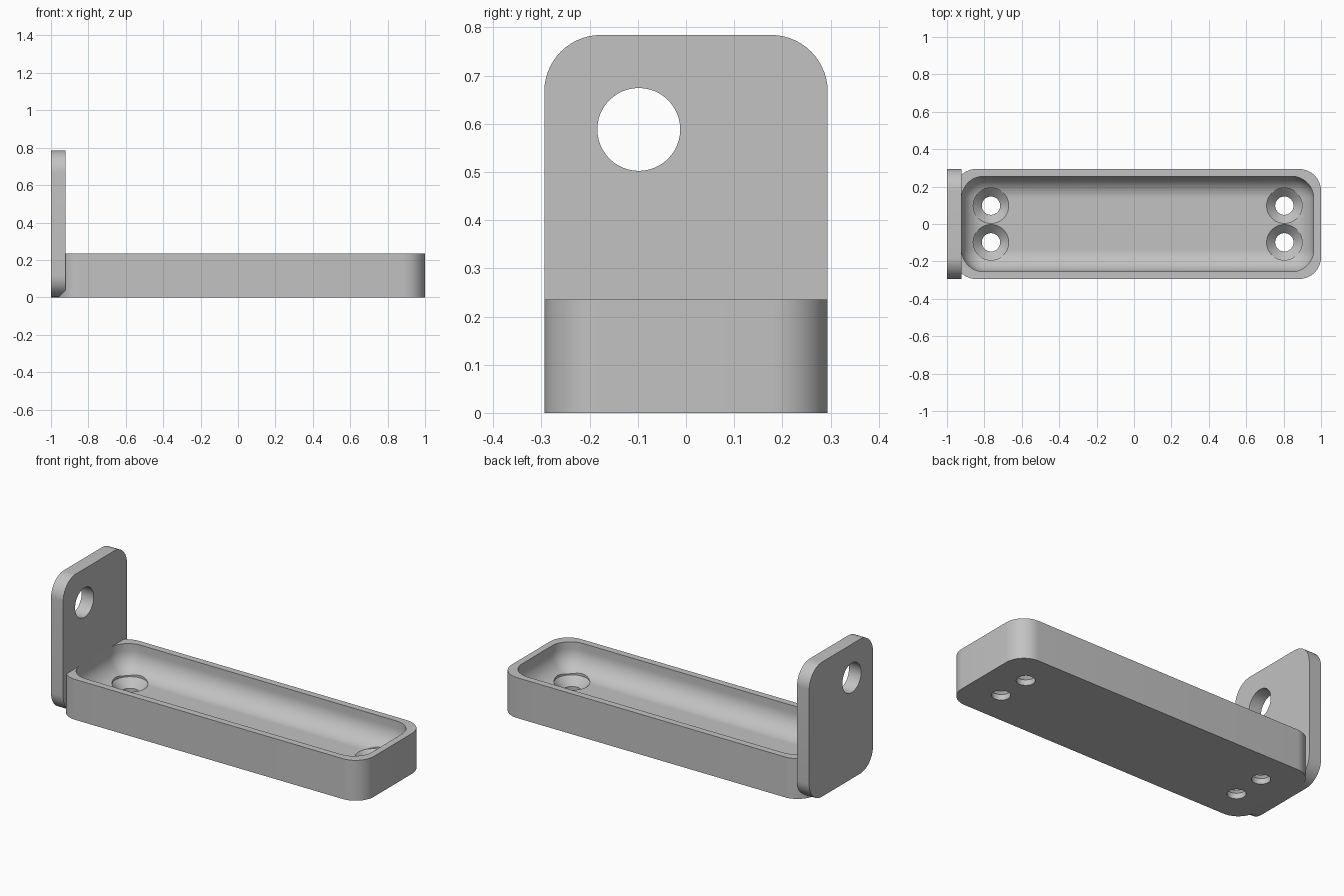
import bpy, bmesh, math
from mathutils import Matrix, Vector

default = bpy.data.objects.get("Cube")
if default:
    bpy.data.objects.remove(default, do_unlink=True)

U = 2 / 51            # one design unit: the whole bracket is 51 units long
WIDTH = 15 * U
RADIUS = 3 * U
PLATE = 2 * U         # thickness of the upright plate and of the tray floor
TRAY_X = (-1 + U, 1)
TRAY_H = 6 * U

grey = bpy.data.materials.new("plain_grey")
grey.use_nodes = True
COLOUR = (0.54, 0.54, 0.54, 1)
grey.diffuse_color = COLOUR
grey.node_tree.nodes["Principled BSDF"].inputs["Base Color"].default_value = COLOUR


def finish(name, bm):
    mesh = bpy.data.meshes.new(name)
    bmesh.ops.recalc_face_normals(bm, faces=bm.faces)
    bm.to_mesh(mesh)
    bm.free()
    mesh.materials.append(grey)
    obj = bpy.data.objects.new(name, mesh)
    bpy.context.collection.objects.link(obj)
    return obj


def rounded_box(name, low, high, pick_edge):
    """Box between two corners, rounded on the edges chosen by pick_edge."""
    low, high = Vector(low), Vector(high)
    bm = bmesh.new()
    bmesh.ops.create_cube(bm, size=1)
    bmesh.ops.scale(bm, vec=high - low, verts=bm.verts)
    bmesh.ops.translate(bm, vec=(low + high) / 2, verts=bm.verts)
    edges = [e for e in bm.edges if pick_edge(e)]
    bmesh.ops.bevel(bm, geom=edges, offset=RADIUS, offset_type='OFFSET',
                    segments=14, profile=0.5, affect='EDGES', clamp_overlap=True)
    return finish(name, bm)


def lathe(name, profile, matrix):
    """Closed solid turned around z from (radius, height) points."""
    bm = bmesh.new()
    n = 48
    rings = [[bm.verts.new((r * math.cos(math.tau * i / n), r * math.sin(math.tau * i / n), z))
              for i in range(n)] for r, z in profile]
    for a, b in zip(rings, rings[1:]):
        for i in range(n):
            j = (i + 1) % n
            bm.faces.new((a[i], a[j], b[j], b[i]))
    bm.faces.new(rings[0])
    bm.faces.new(rings[-1])
    bmesh.ops.transform(bm, matrix=matrix, verts=bm.verts)
    return finish(name, bm)


def cut(target, cutter):
    mod = target.modifiers.new("cut", 'BOOLEAN')
    mod.operation = 'DIFFERENCE'
    mod.solver = 'EXACT'
    mod.object = cutter
    cutter.hide_render = True
    bpy.context.view_layer.objects.active = target
    bpy.ops.object.modifier_apply(modifier=mod.name)
    bpy.data.objects.remove(cutter, do_unlink=True)


def along(axis):
    def test(edge):
        a, b = edge.verts
        return abs((a.co - b.co)[axis]) > 1e-4
    return test


def below_rim(edge):
    return min(v.co.z for v in edge.verts) < TRAY_H


# Tray body with rounded upright corners
tray = rounded_box("tray", (TRAY_X[0], -WIDTH / 2, 0), (TRAY_X[1], WIDTH / 2, TRAY_H), along(2))

# Hollow with a rounded bottom
cut(tray, rounded_box("hollow_cutter",
                      (TRAY_X[0] + U, -WIDTH / 2 + U, PLATE),
                      (TRAY_X[1] - U, WIDTH / 2 - U, TRAY_H + 4 * U), below_rim))

# Countersunk screw holes in the tray floor
centre = sum(TRAY_X) / 2
screw = [(0.049, -0.05), (0.049, PLATE - 0.046), (0.095, PLATE), (0.095, TRAY_H + U)]
for sx in (-1, 1):
    for sy in (-1, 1):
        place = Matrix.Translation((centre + sx * 20 * U, sy * 2.5 * U, 0))
        cut(tray, lathe("screw_cutter", screw, place))

# Upright end plate with four rounded corners
plate = rounded_box("end_plate", (-1, -WIDTH / 2, 0), (-1 + PLATE, WIDTH / 2, 20 * U), along(0))

# Round hole through the plate, off centre
place = Matrix.Translation((-1, -2.5 * U, 15 * U)) @ Matrix.Rotation(math.pi / 2, 4, 'Y')
cut(plate, lathe("plate_hole_cutter", [(0.086, -0.1), (0.086, 0.2)], place))

# Smooth the curves, keep the edges crisp
for obj in (tray, plate):
    bpy.ops.object.select_all(action='DESELECT')
    obj.select_set(True)
    bpy.context.view_layer.objects.active = obj
    bpy.ops.object.shade_smooth_by_angle(angle=math.radians(30))
